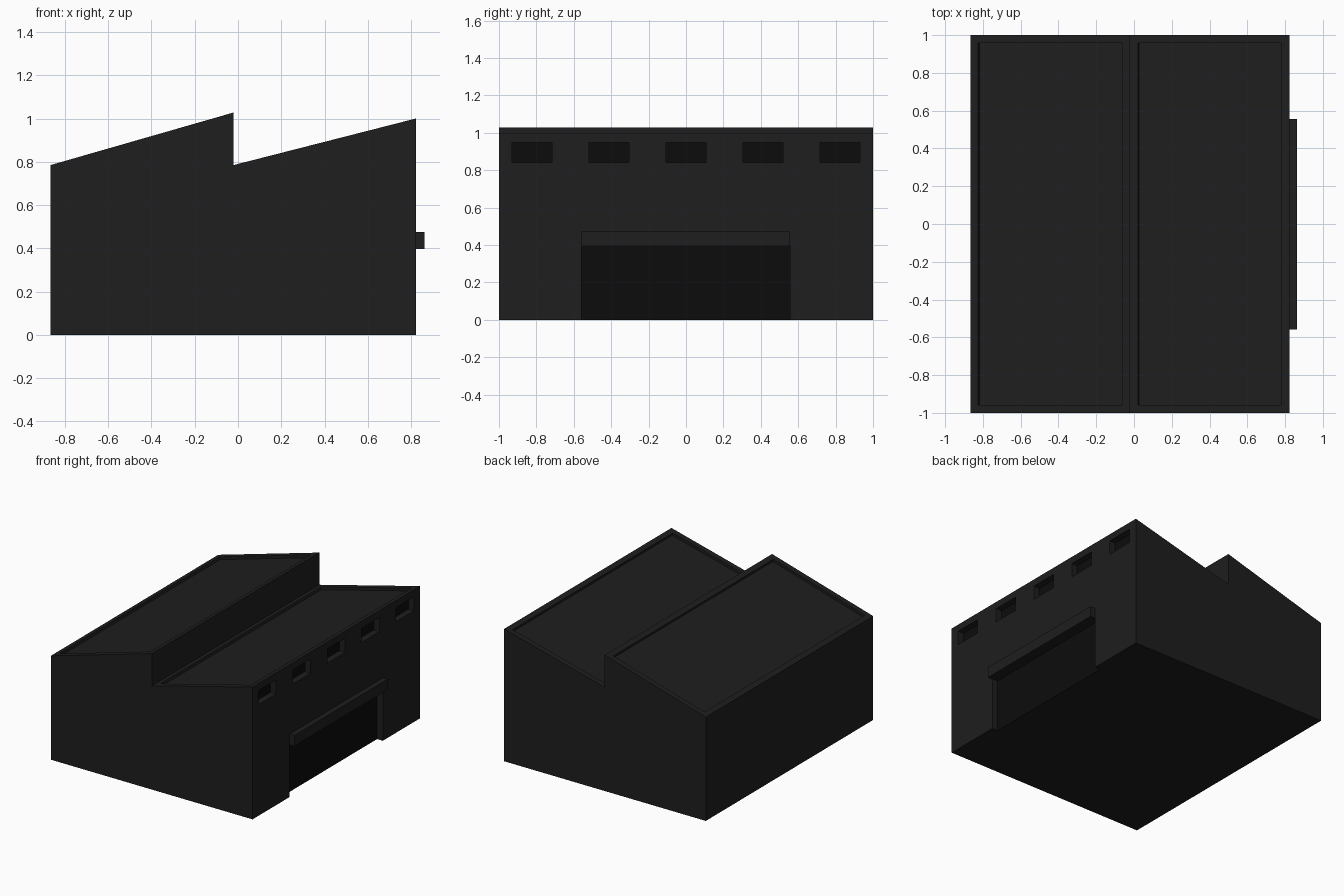
import bpy, bmesh

if "Cube" in bpy.data.objects:
    bpy.data.objects.remove(bpy.data.objects["Cube"])


def material(name, v):
    m = bpy.data.materials.new(name)
    m.diffuse_color = (v, v, v, 1)
    m.use_nodes = True
    m.node_tree.nodes["Principled BSDF"].inputs["Base Color"].default_value = m.diffuse_color
    return m


def finish(name, bm, mat=None):
    bmesh.ops.recalc_face_normals(bm, faces=bm.faces)
    me = bpy.data.meshes.new(name)
    bm.to_mesh(me)
    bm.free()
    ob = bpy.data.objects.new(name, me)
    bpy.context.collection.objects.link(ob)
    if mat:
        me.materials.append(mat)
    return ob


def add_box(bm, x, y, z):
    vs = bmesh.ops.create_cube(bm, size=1)["verts"]
    for v in vs:
        v.co = [(a + b) / 2 + c * (b - a) for c, (a, b) in zip(v.co, (x, y, z))]


def box(name, x, y, z, mat=None):
    bm = bmesh.new()
    add_box(bm, x, y, z)
    return finish(name, bm, mat)


wall = material("dark_wall", 0.013)
black = material("black_panel", 0.0037)
WALL_X, RECESS, RIM, SINK = 0.822, 0.05, 0.043, 0.02
DOOR_Y = (-0.558, 0.556)
windows = [(-0.93 + i * 0.4115, -0.717 + i * 0.4115) for i in range(5)]
WIN_Z = (0.84, 0.947)

# Sawtooth building shell, extruded from its front profile
profile = [(-0.866, 0), (WALL_X, 0), (WALL_X, 1.0), (-0.02, 0.785),
           (-0.02, 1.028), (-0.866, 0.785)]
bm = bmesh.new()
front = bm.faces.new([bm.verts.new((x, -1, z)) for x, z in profile])
ext = bmesh.ops.extrude_face_region(bm, geom=[front], use_keep_orig=True)
for g in ext["geom"]:
    if isinstance(g, bmesh.types.BMVert):
        g.co.y = 1
bmesh.ops.recalc_face_normals(bm, faces=bm.faces)

# Sunken roof panels inside a raised rim
bm.normal_update()
roofs = [f for f in bm.faces if f.normal.z > 0.5]
bmesh.ops.inset_region(bm, faces=roofs, thickness=RIM, use_even_offset=True)
for f in roofs:
    drop = f.normal * -SINK
    new = bmesh.ops.extrude_discrete_faces(bm, faces=[f])["faces"]
    bmesh.ops.translate(bm, verts=new[0].verts, vec=drop)
shell = finish("building_shell", bm, wall)

# Cutter for the doorway and the window openings
bm = bmesh.new()
add_box(bm, (WALL_X - RECESS, 1.0), DOOR_Y, (-0.1, 0.4))
for y in windows:
    add_box(bm, (WALL_X - RECESS, 1.0), y, WIN_Z)
cutter = finish("opening_cutter", bm, wall)
cutter.hide_render = True
cutter.display_type = 'WIRE'
mod = shell.modifiers.new("openings", 'BOOLEAN')
mod.operation, mod.solver, mod.object = 'DIFFERENCE', 'EXACT', cutter

# Apply the cut and remove the helper
bpy.context.view_layer.objects.active = shell
shell.select_set(True)
bpy.ops.object.modifier_apply(modifier=mod.name)
bpy.data.objects.remove(cutter)

# Door and window panes at the back of the openings
back = (WALL_X - RECESS - 0.003, WALL_X - RECESS + 0.002)
box("loading_door", back, DOOR_Y, (0, 0.4), black)
for i, y in enumerate(windows):
    box(f"window_pane_{i + 1}", back, y, WIN_Z, black)

# Canopy over the door
box("door_canopy", (WALL_X - 0.002, 0.862), DOOR_Y, (0.396, 0.476), wall)
